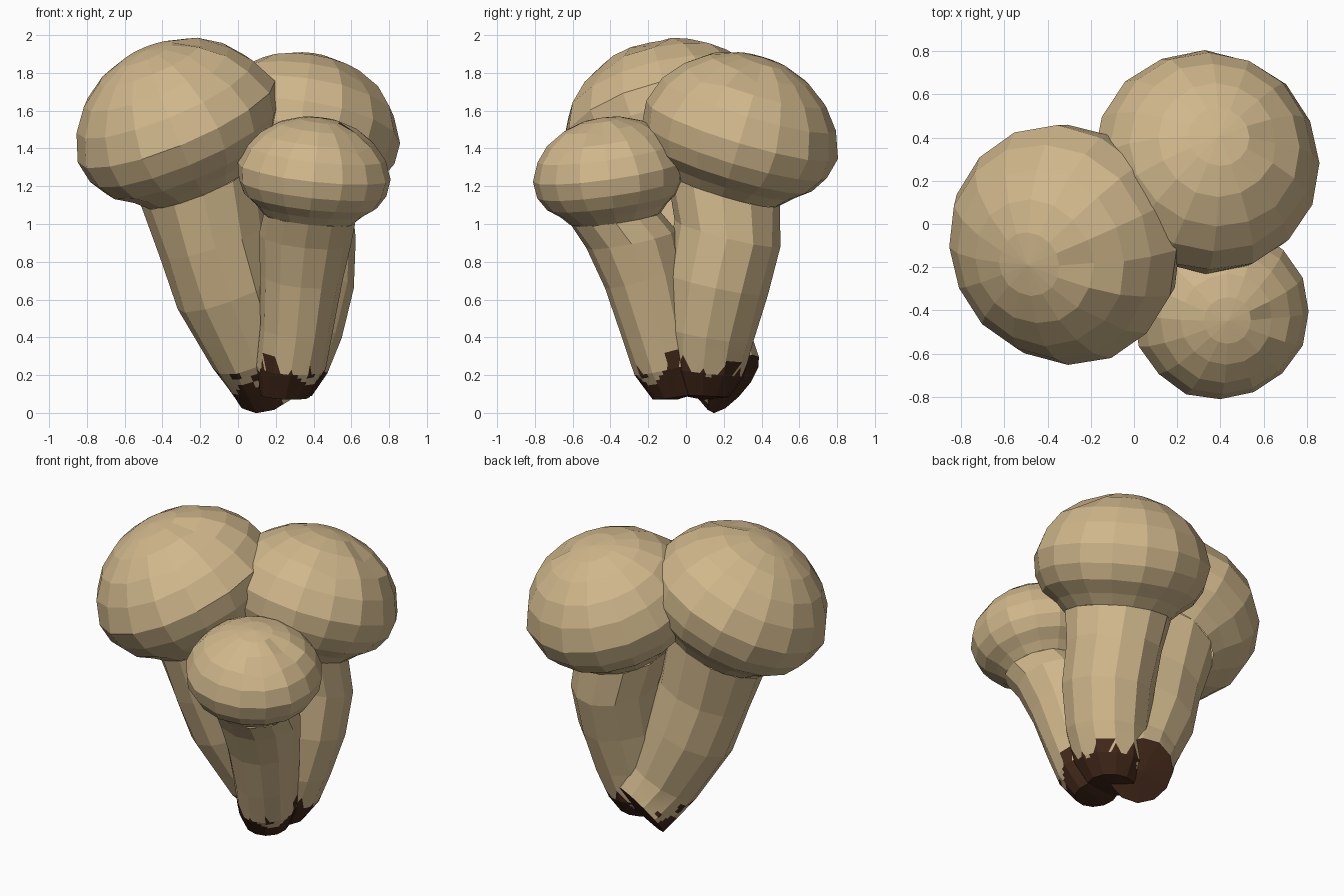
import bpy, bmesh, math, random
from mathutils import Vector

if "Cube" in bpy.data.objects:
    bpy.data.objects.remove(bpy.data.objects["Cube"])

random.seed(4)
UP = Vector((0, 0, 1))


def material(name, rgb):
    m = bpy.data.materials.new(name)
    m.diffuse_color = (*rgb, 1)
    m.use_nodes = True
    m.node_tree.nodes["Principled BSDF"].inputs["Base Color"].default_value = m.diffuse_color
    return m


TAN = material("mushroom tan", (0.63, 0.475, 0.26))
SOIL = material("soil brown", (0.055, 0.021, 0.010))


def loft(bm, rings, sides, jitter):
    """Bridge tilted circular rings given as (centre, axis, radius)."""
    loops = []
    for centre, axis, radius in rings:
        q = UP.rotation_difference(Vector(axis).normalized())
        loop = []
        for i in range(sides):
            a = 2 * math.pi * i / sides
            r = radius * (1 + random.uniform(-jitter, jitter))
            loop.append(bm.verts.new(Vector(centre) + q @ Vector((r * math.cos(a), r * math.sin(a), 0))))
        loops.append(loop)
    for lo, hi in zip(loops, loops[1:]):
        for i in range(sides):
            j = (i + 1) % sides
            bm.faces.new((lo[i], lo[j], hi[j], hi[i]))
    return loops


def fan(bm, loop, tip):
    v = bm.verts.new(tip)
    for a, b in zip(loop, loop[1:] + loop[:1]):
        bm.faces.new((a, b, v))


def finish(bm, name):
    bmesh.ops.recalc_face_normals(bm, faces=bm.faces)
    me = bpy.data.meshes.new(name)
    bm.to_mesh(me)
    bm.free()
    me.materials.append(TAN)
    me.materials.append(SOIL)
    ob = bpy.data.objects.new(name, me)
    bpy.context.collection.objects.link(ob)


def in_soil(p, level):
    """Ragged soil line with a few islands above it."""
    noise = math.sin(17 * p.x + 9 * p.y) + math.sin(23 * p.y - 14 * p.x + 11 * p.z)
    spots = math.sin(31 * p.x + 5) * math.sin(29 * p.y + 2) * math.sin(24 * p.z)
    return p.z < level + 0.035 * noise or (p.z < level + 0.2 and abs(spots) > 0.62)


def build_mushroom(size, centre, axis, R, dome, stem, level):
    c, n = Vector(centre), Vector(axis).normalized()

    # cap: flared underside, thick rim, rounded dome with shallow dents
    profile = [(-0.57, 0.59), (-0.46, 0.70), (-0.34, 0.86), (-0.17, 0.96), (0.05, 1.0)]
    profile += [(dome * math.sin(a), math.cos(a) - 0.02) for a in (0.40, 0.70, 1.0, 1.28)]
    bm = bmesh.new()
    loops = loft(bm, [(c + n * t * R, n, r * R) for t, r in profile], 16, 0.012)
    fan(bm, loops[-1], c + n * dome * R)
    for loop, i in ((loops[-2], 0), (loops[-3], 14)):
        loop[i].co -= n * 0.03
    finish(bm, size + "_cap")

    # stem: leans into the cap; its foot is finely cut for the soil edge
    rings = stem + [(c - n * 0.57 * R, n, 0.595 * R)]
    bm = bmesh.new()
    loops = loft(bm, rings, 12, 0.02)
    foot, foot_axis = Vector(rings[0][0]), Vector(rings[0][1]).normalized()
    fan(bm, loops[0], foot - foot_axis * 0.02)
    low = [e for e in bm.edges if min(v.co.z for v in e.verts) < 0.36]
    bmesh.ops.subdivide_edges(bm, edges=low, cuts=6, use_grid_fill=True)
    for f in bm.faces:
        p = f.calc_center_median()
        under = (p - foot).dot(foot_axis) < 0
        f.material_index = int(under or in_soil(p, level))
    finish(bm, size + "_stem")


# large mushroom on the left, its foot turned to the back
build_mushroom("large", (-0.32, -0.09, 1.515), (-0.38, -0.22, 0.90), 0.565, 0.80, [
    ((0.16, 0.25, 0.155), (-0.35, -0.70, 0.60), 0.195),
    ((0.08, 0.13, 0.33), (-0.40, -0.40, 0.85), 0.23),
    ((-0.05, 0.05, 0.65), (-0.35, -0.22, 0.92), 0.285),
    ((-0.13, 0.00, 0.92), (-0.32, -0.18, 0.94), 0.295)], 0.10)

# middle mushroom at the back right
build_mushroom("middle", (0.335, 0.285, 1.475), (0.14, 0.29, 0.95), 0.53, 0.81, [
    ((0.25, 0.09, 0.09), (0.0, 0.05, 1), 0.14),
    ((0.26, 0.09, 0.22), (0.05, 0.12, 1), 0.215),
    ((0.30, 0.11, 0.42), (0.10, 0.18, 1), 0.25),
    ((0.34, 0.16, 0.68), (0.08, 0.22, 1), 0.275),
    ((0.34, 0.22, 0.95), (0.10, 0.25, 1), 0.285)], 0.21)

# small mushroom at the front right
build_mushroom("small", (0.40, -0.405, 1.26), (0.11, -0.14, 0.98), 0.41, 0.75, [
    ((0.25, -0.05, 0.09), (0.05, -0.15, 1), 0.13),
    ((0.28, -0.09, 0.24), (0.06, -0.22, 1), 0.185),
    ((0.31, -0.15, 0.45), (0.08, -0.28, 1), 0.195),
    ((0.335, -0.22, 0.72), (0.10, -0.28, 1), 0.22),
    ((0.355, -0.29, 0.92), (0.11, -0.20, 0.98), 0.245)], 0.22)
